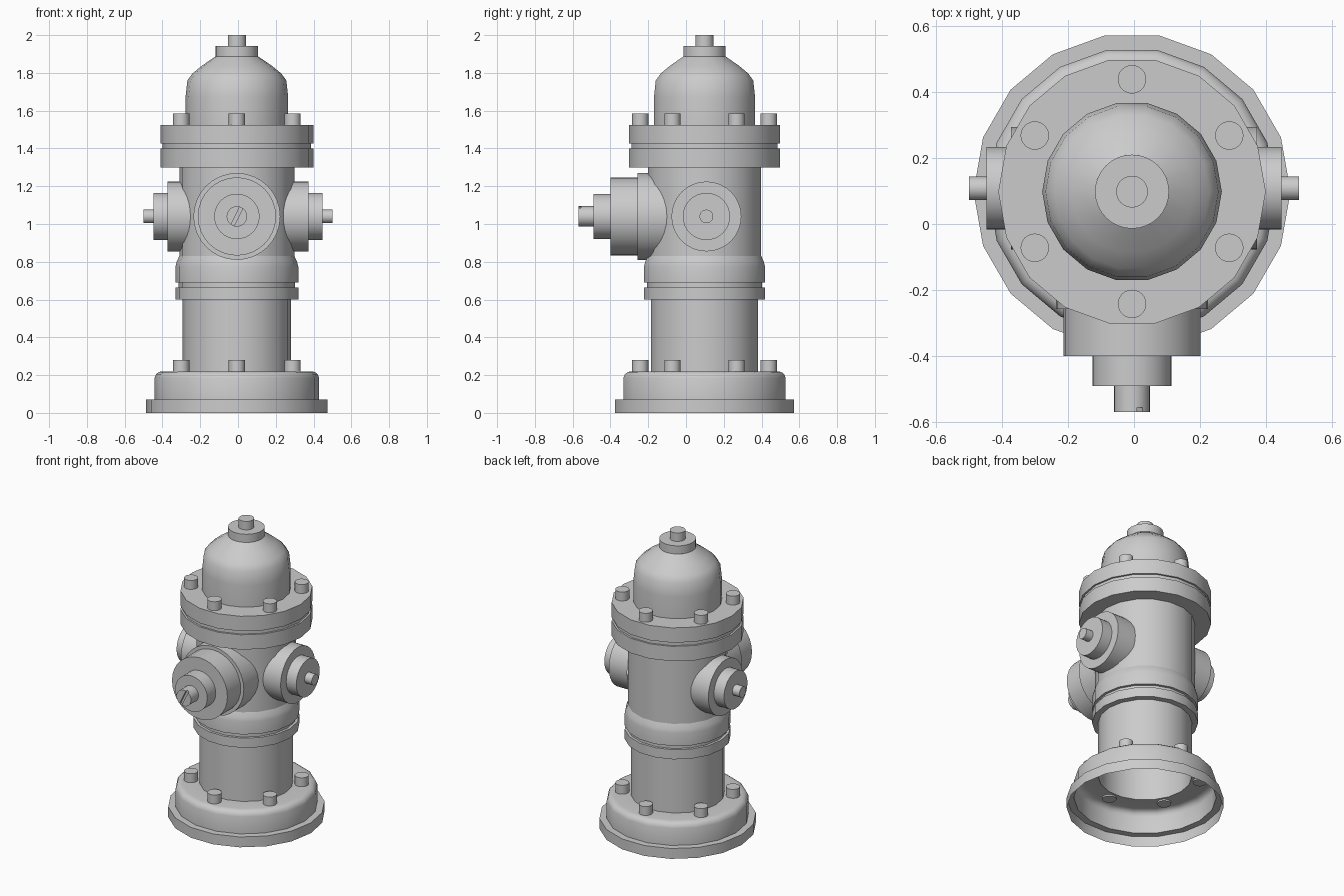
import bpy, bmesh
from math import pi, radians, sin, cos
from mathutils import Matrix, Vector

if "Cube" in bpy.data.objects:
    bpy.data.objects.remove(bpy.data.objects["Cube"])

CX, CY = -0.006, 0.098      # main vertical axis
NZ = 1.04                   # outlet height


def lathe(name, profile, sides=18, origin=(CX, CY, 0), rot=Matrix()):
    """Revolve (radius, height) points around local z, then place the result."""
    bm = bmesh.new()
    rings = []
    for r, h in profile:
        if r == 0:
            rings.append([bm.verts.new((0, 0, h))] * sides)
        else:
            rings.append([bm.verts.new((r * cos(2 * pi * i / sides), r * sin(2 * pi * i / sides), h))
                          for i in range(sides)])
    for a, b in zip(rings, rings[1:]):
        for i in range(sides):
            j = (i + 1) % sides
            quad = list(dict.fromkeys((a[i], a[j], b[j], b[i])))
            bm.faces.new(quad)
    bm.transform(Matrix.Translation(Vector(origin)) @ rot)
    bmesh.ops.recalc_face_normals(bm, faces=bm.faces)
    me = bpy.data.meshes.new(name)
    bm.to_mesh(me)
    bm.free()
    ob = bpy.data.objects.new(name, me)
    bpy.context.collection.objects.link(ob)
    bpy.ops.object.select_all(action='DESELECT')
    ob.select_set(True)
    bpy.context.view_layer.objects.active = ob
    bpy.ops.object.shade_smooth_by_angle(angle=radians(36))
    return ob


# Hollow foot, barrel, collar rings, body and top flanges
lathe("base", [(.48, 0), (.48, .07), (.436, .07), (.436, .185), (.428, .205),
               (.412, .217), (.39, .22), (.287, .22)])
lathe("barrel", [(.287, .22), (.287, .6)])
lathe("collar", [(.287, .6), (.325, .6), (.325, .665), (.308, .665), (.308, .69),
                 (.325, .69), (.325, .775), (.319, .80), (.305, .83)])
lathe("body", [(.305, .83), (.305, 1.3)])
lathe("top_flange", [(.305, 1.3), (.405, 1.3), (.405, 1.4), (.393, 1.4), (.393, 1.425),
                     (.405, 1.425), (.405, 1.525), (.272, 1.525)])

# Dome with cap and nut
lathe("dome", [(.272, 1.525), (.272, 1.67), (.262, 1.76), (.235, 1.797),
               (.185, 1.838), (.112, 1.888)])
lathe("dome_cap", [(.112, 1.888), (.112, 1.943), (.048, 1.943)], 32)
lathe("dome_nut", [(.048, 1.943), (.048, 2.0), (0, 2.0)], 32)

# Six bolts on the base and on the top flange
for part, z in (("base", .22), ("flange", 1.525)):
    for k in range(6):
        a = radians(30 + 60 * k)
        lathe(f"{part}_bolt_{k + 1}", [(0, z - .01), (.043, z - .01), (.043, z + .06), (0, z + .06)],
              24, (CX + .34 * cos(a), CY + .34 * sin(a), 0))

# Matching side outlets
for side, s in (("right", 1), ("left", -1)):
    lathe(f"{side}_outlet", [(.185, .235), (.185, .372), (.125, .372), (.125, .447),
                             (.036, .447), (.036, .5), (0, .5)],
          32, (0, .108, NZ), Matrix.Rotation(s * pi / 2, 4, 'Y'))

# Large front outlet; heights run toward -y
front = Matrix.Rotation(pi / 2, 4, 'X')
lathe("front_outlet", [(.23, .10), (.23, .258), (.207, .258), (.207, .40),
                       (.12, .40), (.12, .49), (0, .49)],
      32, (CX, 0, NZ), front)
nut = lathe("front_nut", [(0, .48), (.054, .48), (.054, .57), (0, .57)], 32, (CX, 0, NZ), front)

# Slanted slot in the front nut
bpy.ops.mesh.primitive_cube_add(size=1, location=(CX, -.57, NZ), rotation=(0, radians(26), 0))
cutter = bpy.context.object
cutter.name = "slot_cutter"
cutter.scale = (.018, .03, .2)
cutter.hide_render = True
cutter.display_type = 'WIRE'
cut = nut.modifiers.new("slot", 'BOOLEAN')
cut.operation = 'DIFFERENCE'
cut.object = cutter
